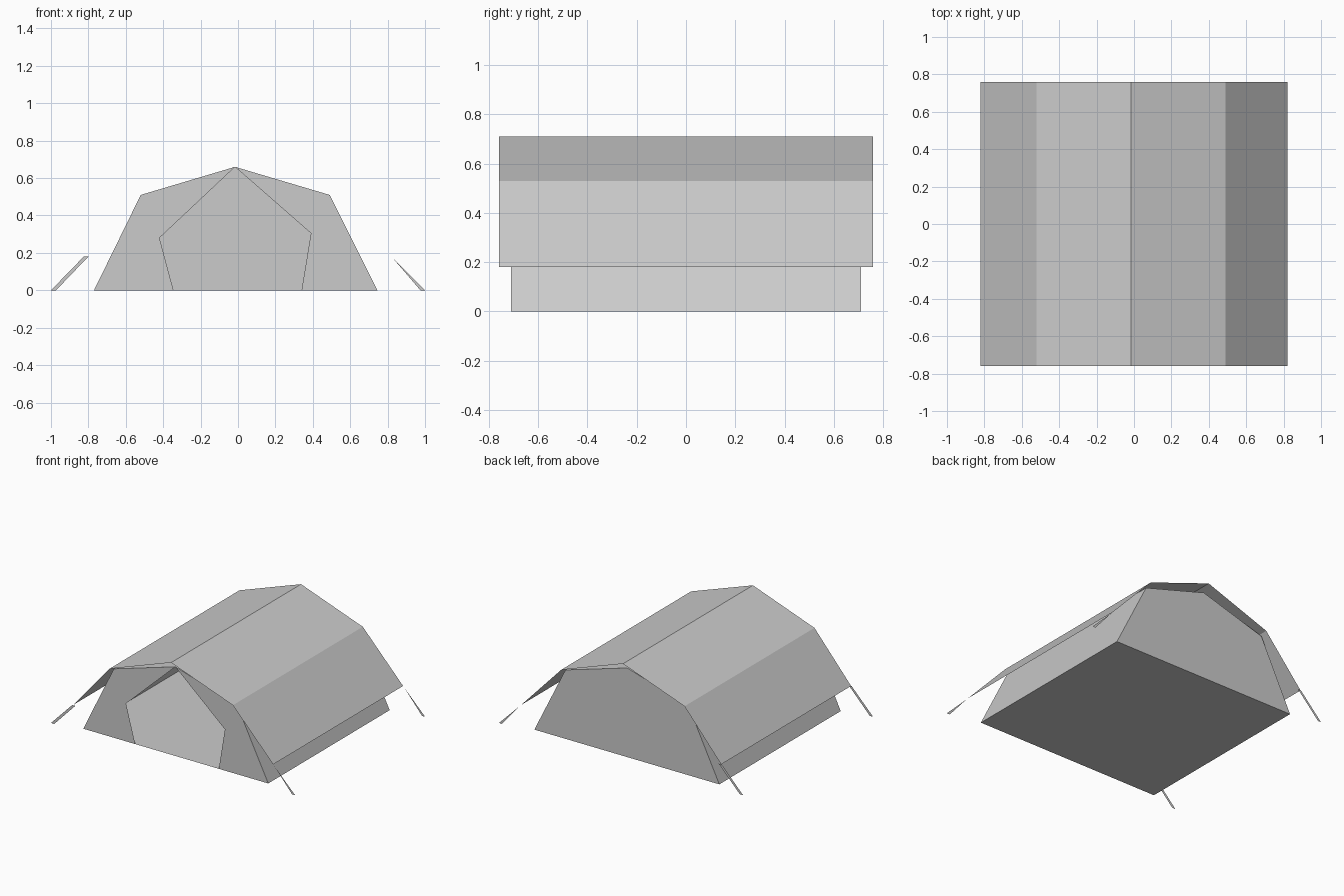
import bpy
import bmesh

cube = bpy.data.objects.get("Cube")
if cube:
    bpy.data.objects.remove(cube, do_unlink=True)

# One plain canvas colour
canvas = bpy.data.materials.new("grey_canvas")
canvas.use_nodes = True
colour = (0.6, 0.6, 0.6, 1)
canvas.diffuse_color = colour
canvas.node_tree.nodes["Principled BSDF"].inputs["Base Color"].default_value = colour


def make_object(name, build):
    bm = bmesh.new()
    build(bm)
    bmesh.ops.remove_doubles(bm, verts=bm.verts, dist=0.0005)
    mesh = bpy.data.meshes.new(name)
    bm.to_mesh(mesh)
    bm.free()
    mesh.materials.append(canvas)
    obj = bpy.data.objects.new(name, mesh)
    bpy.context.collection.objects.link(obj)
    return obj


def panel(bm, outline, y):
    """Flat sheet in the xz plane, facing the front when counter-clockwise."""
    bm.faces.new([bm.verts.new((x, y, z)) for x, z in outline])


def sheet(bm, profile, y):
    """Sweep an xz profile from -y to y."""
    for (xa, za), (xb, zb) in zip(profile, profile[1:]):
        corners = [(xa, -y, za), (xb, -y, zb), (xb, y, zb), (xa, y, za)]
        bm.faces.new([bm.verts.new(c) for c in corners])


PEAK = (-0.016, 0.66)
WALL_Y, ROOF_Y = 0.71, 0.76
body = [(-0.77, 0), (-0.52, 0.51), PEAK, (0.49, 0.51), (0.745, 0)]
roof = [(-0.82, 0.18), (-0.52, 0.53), (-0.016, 0.71), (0.49, 0.53), (0.82, 0.18)]


# Inner tent: sides, floor, back wall, and a front wall with an open doorway
def inner_tent(bm):
    sheet(bm, body, WALL_Y)
    sheet(bm, [body[4], body[0]], WALL_Y)
    panel(bm, body, WALL_Y)
    panel(bm, [body[0], (-0.345, 0), (-0.42, 0.28), PEAK, body[1]], -WALL_Y)
    panel(bm, [body[4], body[3], PEAK, (0.39, 0.305), (0.34, 0)], -WALL_Y)


make_object("inner_tent", inner_tent)

# Outer rain cover, a single thin sheet
make_object("rain_cover", lambda bm: sheet(bm, roof, ROOF_Y))

# Flat guy lines at the four corners
lines = {
    "right": [(-1, 0), (-0.973, 0), (-0.8, 0.18), (-0.825, 0.18)],
    "left": [(0.975, 0), (1, 0), (0.828, 0.172)],
}
for side, outline in lines.items():
    for end, y in (("front", -ROOF_Y), ("back", ROOF_Y)):
        make_object(f"guy_line_{end}_{side}",
                    lambda bm: panel(bm, outline, y))
